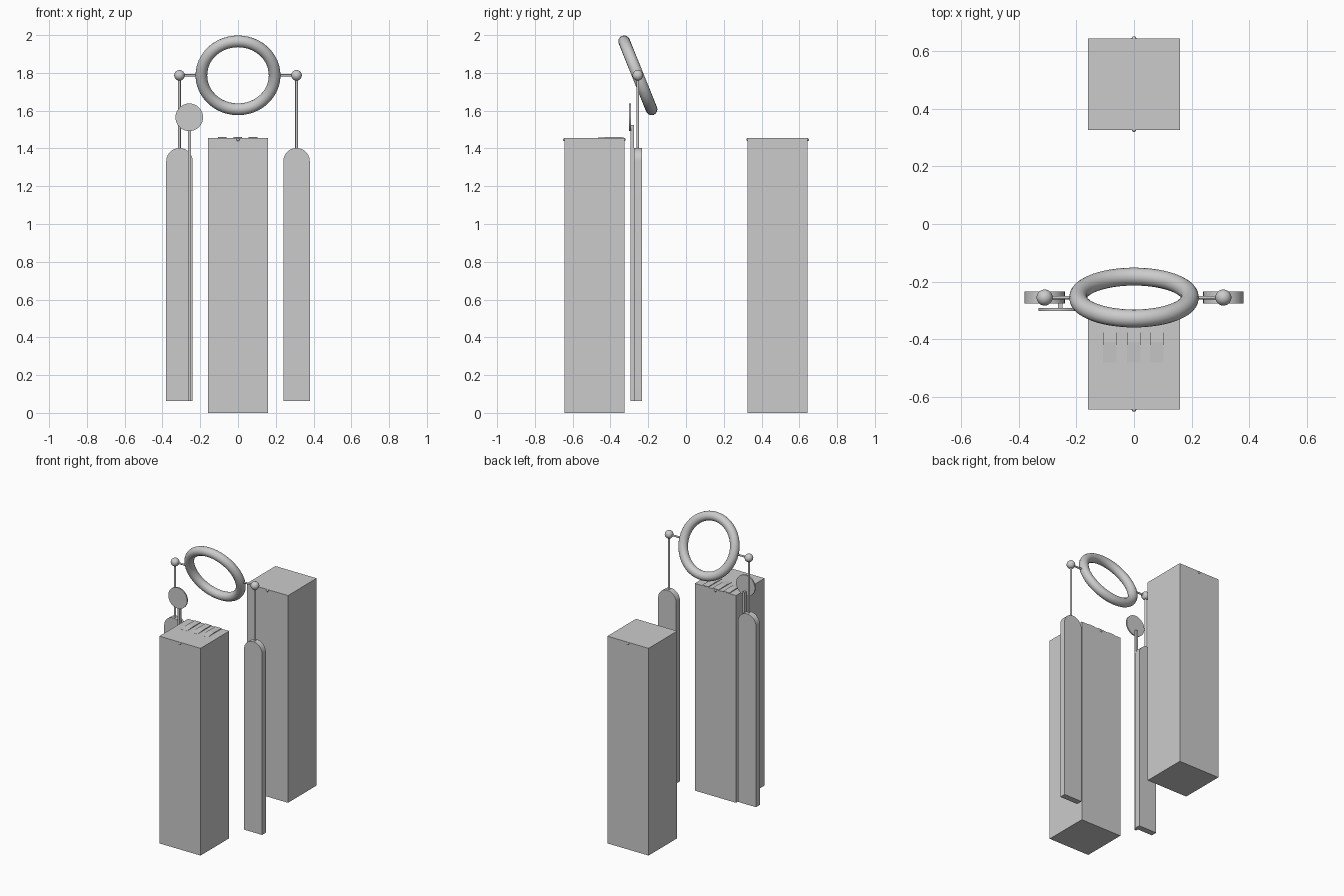
import bpy, bmesh, math
from mathutils import Matrix, Vector

if "Cube" in bpy.data.objects:
    bpy.data.objects.remove(bpy.data.objects["Cube"])


def add(name, bm, smooth=False):
    bmesh.ops.recalc_face_normals(bm, faces=bm.faces)
    me = bpy.data.meshes.new(name)
    bm.to_mesh(me)
    bm.free()
    ob = bpy.data.objects.new(name, me)
    bpy.context.collection.objects.link(ob)
    if smooth:
        for o in bpy.context.selected_objects:
            o.select_set(False)
        ob.select_set(True)
        bpy.context.view_layer.objects.active = ob
        bpy.ops.object.shade_smooth_by_angle(angle=math.radians(35))
    return ob


def prism(name, profile, direction, smooth=False):
    bm = bmesh.new()
    f = bm.faces.new([bm.verts.new(p) for p in profile])
    r = bmesh.ops.extrude_face_region(bm, geom=[f])
    bmesh.ops.translate(bm, vec=direction,
                        verts=[v for v in r["geom"] if isinstance(v, bmesh.types.BMVert)])
    return add(name, bm, smooth)


def box(name, lo, hi):
    return prism(name, [(lo[0], lo[1], lo[2]), (hi[0], lo[1], lo[2]),
                        (hi[0], hi[1], lo[2]), (lo[0], hi[1], lo[2])], (0, 0, hi[2] - lo[2]))


def rod(name, a, b, r, n=16):
    a, b = Vector(a), Vector(b)
    d = b - a
    m = Matrix.Translation((a + b) / 2) @ d.to_track_quat('Z', 'Y').to_matrix().to_4x4()
    bm = bmesh.new()
    bmesh.ops.create_cone(bm, cap_ends=True, segments=n, radius1=r, radius2=r,
                          depth=d.length, matrix=m)
    return add(name, bm, True)


def ball(name, c, r):
    bm = bmesh.new()
    bmesh.ops.create_uvsphere(bm, u_segments=20, v_segments=12, radius=r,
                              matrix=Matrix.Translation(c))
    return add(name, bm, True)


# Square posts with small pegs at the top edges
for side, y in (("front", -0.485), ("back", 0.485)):
    box(side + "_post", (-0.16, y - 0.159, 0), (0.16, y + 0.159, 1.455))
    for s in (-1, 1):
        ball(side + "_post_peg", (0, y + s * 0.158, 1.447), 0.008)

# Low wedge-shaped ribs on the front post's top
for x in (-0.107, -0.025, 0.055):
    prism("post_rib", [(x, -0.327, 1.453), (x, -0.327, 1.459),
                       (x, -0.41, 1.461), (x, -0.48, 1.4555), (x, -0.48, 1.453)], (0.047, 0, 0))

# Tilted ring
Y, Z = -0.255, 1.787
bpy.ops.mesh.primitive_torus_add(major_radius=0.194, minor_radius=0.031,
                                 major_segments=48, minor_segments=16, location=(0, Y, Z),
                                 rotation=(math.radians(90 + 22), 0, 0))
ring = bpy.context.object
ring.name = "ring"
bpy.ops.object.shade_smooth_by_angle()

# Hanging plates with balls, pins and rods on both sides
for s in (-1, 1):
    cx = s * 0.31
    rod("ring_pin", (s * 0.21, Y, Z), (cx, Y, Z), 0.006)
    ball("joint_ball", (cx, Y, Z), 0.028)
    rod("hanger_rod", (cx, Y, 1.39), (cx, Y, Z), 0.007)
    arc = [(cx + 0.07 * math.cos(math.pi * i / 20), Y - 0.021,
            1.332 + 0.07 * math.sin(math.pi * i / 20)) for i in range(21)]
    prism("hanging_plate", [(cx - 0.07, Y - 0.021, 0.063), (cx + 0.07, Y - 0.021, 0.063)] + arc,
          (0, 0.042, 0), True)

# Strip with thin round disc in front of the left plate
box("disc_strip", (-0.264, -0.293, 0.063), (-0.248, -0.274, 1.525))
rod("disc", (-0.258, -0.301, 1.565), (-0.258, -0.292, 1.565), 0.073, 40)
